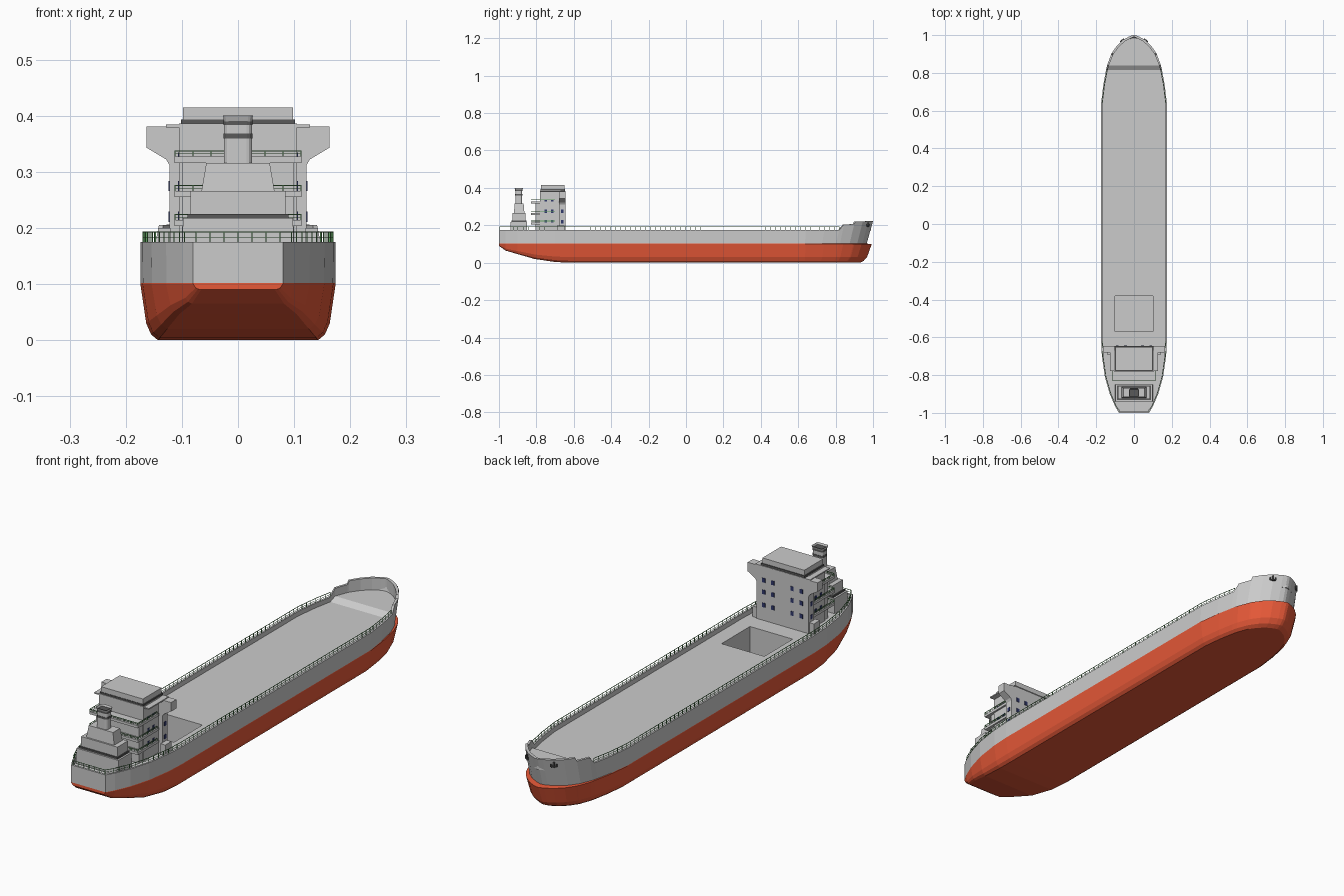
import bpy, bmesh
from mathutils import Vector

if "Cube" in bpy.data.objects:
    bpy.data.objects.remove(bpy.data.objects["Cube"])


def material(name, rgb):
    m = bpy.data.materials.new(name)
    m.diffuse_color = (*rgb, 1)
    m.use_nodes = True
    m.node_tree.nodes["Principled BSDF"].inputs["Base Color"].default_value = m.diffuse_color
    return m


GREY = material("hull_grey", (0.8, 0.8, 0.8))
RED = material("red_paint", (0.8, 0.1, 0.04))
GREEN = material("rail_green", (0.12, 0.35, 0.12))
DARK = material("dark_grey", (0.1, 0.1, 0.1))
NAVY = material("window_navy", (0.03, 0.04, 0.15))


def finish(name, bm, *mats):
    bmesh.ops.recalc_face_normals(bm, faces=bm.faces[:])
    me = bpy.data.meshes.new(name)
    bm.to_mesh(me)
    bm.free()
    for m in mats or (GREY,):
        me.materials.append(m)
    ob = bpy.data.objects.new(name, me)
    bpy.context.collection.objects.link(ob)
    return ob


def add_box(bm, x, y, z, top=(1, 1), bevel=0):
    """Box from ranges; the top can be scaled, upright edges can be bevelled."""
    c = Vector(((x[0] + x[1]) / 2, (y[0] + y[1]) / 2, (z[0] + z[1]) / 2))
    vs = bmesh.ops.create_cube(bm, size=1)["verts"]
    for v in vs:
        sx, sy = top if v.co.z > 0 else (1, 1)
        v.co = c + Vector((v.co.x * (x[1] - x[0]) * sx, v.co.y * (y[1] - y[0]) * sy, v.co.z * (z[1] - z[0])))
    if bevel:
        es = {e for v in vs for e in v.link_edges if abs(e.verts[0].co.z - e.verts[1].co.z) > 1e-5}
        bmesh.ops.bevel(bm, geom=list(es), offset=bevel, segments=3, affect='EDGES', profile=0.5)


def box(name, x, y, z, mat=GREY, **kw):
    bm = bmesh.new()
    add_box(bm, x, y, z, **kw)
    return finish(name, bm, mat)


def bar(bm, a, b, r):
    a, b = Vector(a), Vector(b)
    d = b - a
    vs = bmesh.ops.create_cube(bm, size=1)["verts"]
    q = d.to_track_quat('Z', 'Y')
    for v in vs:
        v.co = (a + b) / 2 + q @ Vector((v.co.x * 2 * r, v.co.y * 2 * r, v.co.z * d.length))


def railing(name, path, h, step, r=0.0009):
    bm = bmesh.new()
    up = Vector((0, 0, h))
    for a, b in zip(path, path[1:]):
        a, b = Vector(a), Vector(b)
        bar(bm, a + up, b + up, r)
        bar(bm, a + up * 0.5, b + up * 0.5, r * 0.6)
        n = max(1, round((b - a).length / step))
        for i in range(n + 1):
            p = a.lerp(b, i / n)
            bar(bm, p, p + up, r)
    return finish(name, bm, GREEN)


# Hull stations: y, half width, keel height, bulwark top, deck height
S = [(-1, .08, .09, .175, .155), (-.965, .1, .065, .175, .155), (-.9, .128, .046, .175, .155),
     (-.81, .154, .02, .175, .155), (-.7, .17, .004, .175, .155), (-.62, .174, 0, .175, .155),
     (.64, .174, 0, .175, .155), (.74, .162, 0, .175, .155), (.82, .147, 0, .175, .155),
     (.845, .141, 0, .205, .172), (.9, .12, 0, .206, .172), (.906, .117, 0, .22, .172),
     (.945, .09, 0, .221, .172), (.975, .058, 0, .222, .172), (.993, .025, 0, .223, .172),
     (1, .006, 0, .223, .172)]


def station_y(y, end):
    return y if y < .6 else .6 + (y - .6) * (end - .6) / .4


def red_layer(t, scale, end):
    return [(w * scale, station_y(y, end), zb + t * (.1 - zb)) for y, w, zb, _, _ in S]


def inner(z_index):
    out = []
    for s in S:
        y = -.991 if s[0] == -1 else station_y(s[0], .99)
        out.append((max(.003, s[1] - .008), y, s[z_index]))
    return out


layers = [red_layer(0, .82, .93), red_layer(.1, .89, .95), red_layer(.3, .94, .968), red_layer(1, 1, .993),
          [(w * .997, station_y(y, .966), .102) for y, w, *_ in S],
          [(w, y, zt) for y, w, _, zt, _ in S], inner(3), inner(4)]

# Hull: stacked outlines bridged together, then keel and deck strips
bm = bmesh.new()
rings = [[bm.verts.new(p) for p in L] + [bm.verts.new((-x, y, z)) for x, y, z in reversed(L)] for L in layers]
N = 2 * len(S)
for k, (a, b) in enumerate(zip(rings, rings[1:])):
    for i in range(N):
        j = (i + 1) % N
        bm.faces.new((a[i], a[j], b[j], b[i])).material_index = int(k < 4)
for ring, mi in ((rings[0], 1), (rings[-1], 0)):
    for i in range(len(S) - 1):
        bm.faces.new((ring[i], ring[i + 1], ring[N - 2 - i], ring[N - 1 - i])).material_index = mi
hull = finish("hull", bm, GREY, RED)

# Open hold cut into the deck
cutter = box("hold_cutter", (-.1, .1), (-.57, -.38), (.03, .3))
cutter.hide_render = True
mod = hull.modifiers.new("hold", 'BOOLEAN')
mod.operation, mod.object, mod.solver = 'DIFFERENCE', cutter, 'EXACT'
bpy.context.view_layer.objects.active = hull
bpy.ops.object.modifier_apply(modifier="hold")
bpy.data.objects.remove(cutter)

# Deck railing round the stern and along both sides
side = [(w - .005, max(y, -.995), .174) for y, w, *_ in S if y < .83]
railing("deck_railing", side[::-1] + [(-x, y, z) for x, y, z in side], .019, .027)

# Front wall of the deckhouse with bridge wings, as one extruded profile
half = [(.122, .15), (.122, .312), (.128, .322), (.163, .343), (.163, .381)]
bm = bmesh.new()
face = bm.faces.new([bm.verts.new((x, -.68, z)) for x, z in half + [(-x, z) for x, z in half[::-1]]])
ext = bmesh.ops.extrude_face_region(bm, geom=[face])["geom"]
bmesh.ops.translate(bm, vec=(0, .035, 0), verts=[g for g in ext if isinstance(g, bmesh.types.BMVert)])
finish("bridge_wings", bm)

# Deckhouse body, wheelhouse window band and roof
box("deckhouse", (-.105, .105), (-.78, -.67), (.15, .386))
box("bridge_deck", (-.128, .128), (-.778, -.645), (.379, .384))
box("bridge_window_band", (-.102, .102), (-.777, -.647), (.384, .393), DARK)
box("bridge_roof", (-.098, .098), (-.775, -.65), (.393, .415))
box("aft_house", (-.1, .1), (-.805, -.77), (.15, .316))

# Aft balconies with railings
for i, z in enumerate((.214, .266, .327)):
    box(f"balcony_{i}", (-.113, .113), (-.83, -.69), (z - .011, z))
    c = [(.112, -.7, z), (.112, -.829, z)]
    railing(f"balcony_railing_{i}", c + [(-x, y, q) for x, y, q in c[::-1]], .01, .03)

# Windows and side lockers
bm = bmesh.new()
for z in (.22, .275, .325):
    for s in (-1, 1):
        for x in (.045, .088):
            add_box(bm, (s * x - .007, s * x + .007), (-.65, -.6435), (z - .009, z + .009))
        for y, x in ((-.662, .122), (-.715, .105), (-.75, .105)):
            add_box(bm, (s * x - .002, s * x + .002), (y - .006, y + .006), (z - .009, z + .009))
finish("windows", bm, NAVY)
for s, n in ((-1, "left"), (1, "right")):
    xs = sorted((s * .12, s * .143))
    box(f"side_locker_{n}", xs, (-.69, -.65), (.15, .2))

# Funnel casing tiers
box("casing_base", (-.1, .1), (-.94, -.85), (.15, .218), top=(.98, .98))
box("casing_trim", (-.09, .09), (-.932, -.854), (.217, .225), DARK)
box("casing_middle", (-.085, .085), (-.927, -.857), (.222, .266))
box("casing_top", (-.065, .065), (-.92, -.864), (.266, .316), top=(.87, .85))

# Funnel with dark bands and flared open rim
box("funnel", (-.025, .025), (-.912, -.876), (.31, .388), bevel=.01)
for i, z in enumerate((.359, .383)):
    box(f"funnel_band_{i}", (-.026, .026), (-.913, -.875), (z, z + .009), DARK, bevel=.01)
bm = bmesh.new()
add_box(bm, (-.025, .025), (-.912, -.876), (.388, .4), top=(1.06, 1.25), bevel=.008)
top = max(bm.faces, key=lambda f: f.calc_center_median().z)
bmesh.ops.inset_region(bm, faces=[top], thickness=.004)
bmesh.ops.translate(bm, vec=(0, 0, -.009), verts=top.verts[:])
finish("funnel_rim", bm)

# Bow anchors
for s, n in ((-1, "left"), (1, "right")):
    bm = bmesh.new()
    c, t = Vector((s * .063, .973, .203)), Vector((s * .8, -.6, 0)) * .011
    up = Vector((0, 0, .011))
    bar(bm, c - up, c + up, .003)
    bar(bm, c - t - up * .7, c + t - up * .7, .003)
    for k in (-1, 1):
        bar(bm, c + k * t - up * .8, c + k * t + up * .3, .002)
    finish(f"anchor_{n}", bm, DARK)
